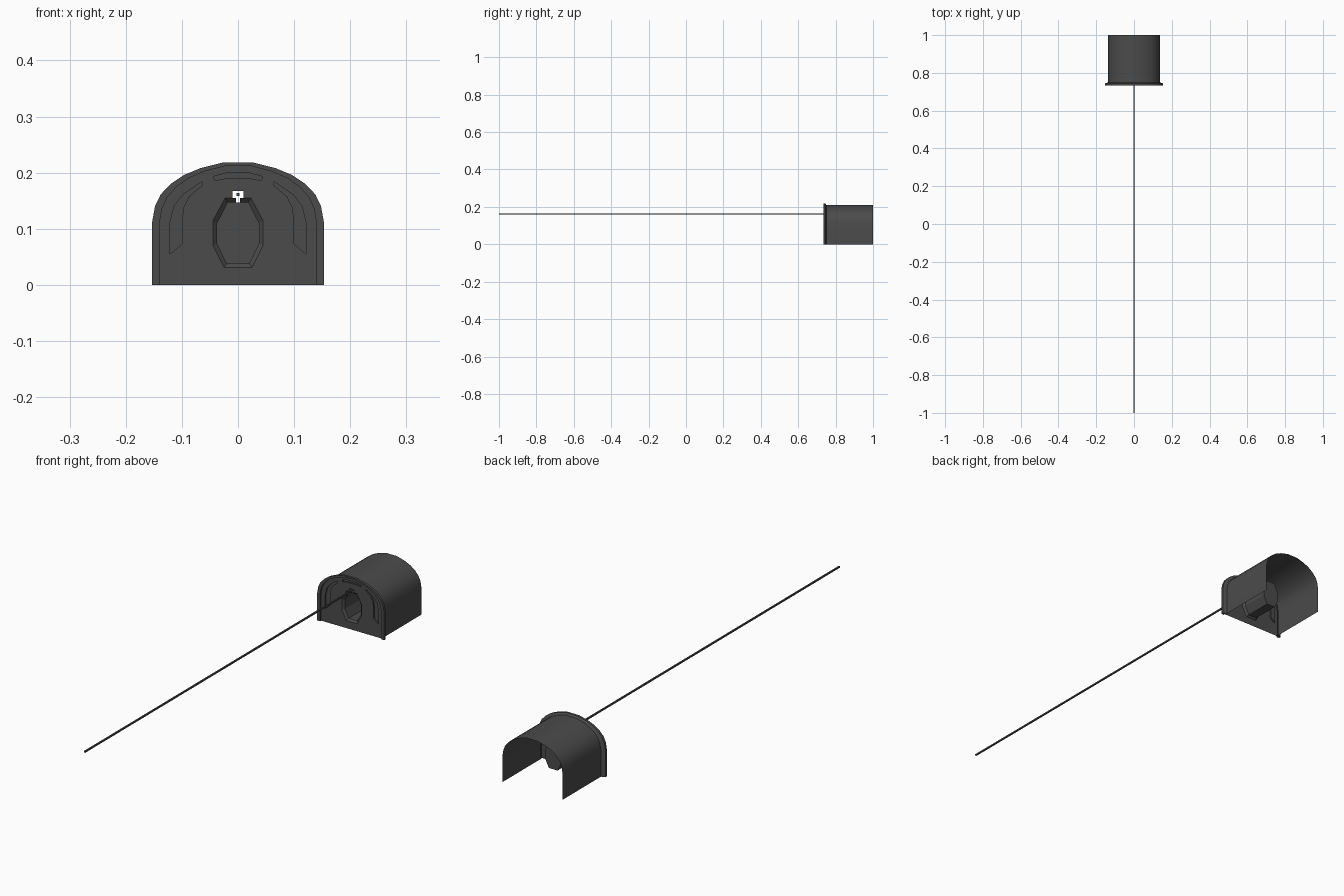
import bpy, bmesh
from math import radians
from mathutils import Vector

if "Cube" in bpy.data.objects:
    bpy.data.objects.remove(bpy.data.objects["Cube"])

mat = bpy.data.materials.new("dark_grey")
mat.diffuse_color = (0.07, 0.07, 0.07, 1)
mat.use_nodes = True
mat.node_tree.nodes["Principled BSDF"].inputs["Base Color"].default_value = mat.diffuse_color
FACE_Y = 0.741


def finish(bm, name, smooth=False):
    bmesh.ops.remove_doubles(bm, verts=bm.verts, dist=1e-5)
    bmesh.ops.recalc_face_normals(bm, faces=bm.faces)
    me = bpy.data.meshes.new(name)
    bm.to_mesh(me)
    bm.free()
    ob = bpy.data.objects.new(name, me)
    bpy.context.collection.objects.link(ob)
    me.materials.append(mat)
    if smooth:
        bpy.ops.object.select_all(action='DESELECT')
        ob.select_set(True)
        bpy.context.view_layer.objects.active = ob
        bpy.ops.object.shade_smooth_by_angle(angle=radians(35))
    return ob


def loop(bm, pts, y):
    return [bm.verts.new((x, y, z)) for x, z in pts]


def bridge(bm, a, b, closed=True):
    n = len(a)
    for i in range(n if closed else n - 1):
        j = (i + 1) % n
        bm.faces.new((a[i], a[j], b[j], b[i]))


def mirror(half):
    # half runs along the right side; the copy comes back along the left
    return half + [(-x, z) for x, z in reversed(half)]


def scaled(pts, sx, sz):
    return [(x * sx, z * sz) for x, z in pts]


# Arch cross-section and its derived rings
arch = mirror([(.153, 0), (.153, .112), (.148, .140), (.138, .161), (.120, .180),
               (.096, .196), (.067, .208), (.027, .218)])
rim_in = scaled(arch, .915, .97)
shell = scaled(arch, .895, .968)

# Vaulted shell with open back
bm = bmesh.new()
bridge(bm, loop(bm, shell, 1.0), loop(bm, shell, .748), False)
finish(bm, "vault_shell", True)

# Flared front rim
bm = bmesh.new()
rings = [loop(bm, p, y) for p, y in ((shell, .75), (arch, .744), (arch, .734),
                                     (rim_in, .734), (rim_in, FACE_Y))]
for a, b in zip(rings, rings[1:]):
    bridge(bm, a, b, False)
for k in (0, -1):
    bm.faces.new([r[k] for r in rings])
finish(bm, "front_rim", True)

# Octagonal doorway outlines, open at the top where the rod slot passes
door_out = mirror([(.004, .155), (.023, .155), (.045, .114), (.045, .071), (.025, .031)])
door_in = mirror([(.004, .147), (.018, .147), (.037, .110), (.037, .073), (.020, .038)])
slot = [(-.010, .155), (-.010, .167), (.010, .167), (.010, .155)]

# Decorative pockets
side = [(.121, .055), (.121, .112), (.114, .140), (.098, .161), (.064, .184),
        (.064, .177), (.087, .158), (.097, .138), (.100, .112), (.100, .073)]
top = mirror([(.041, .186), (.044, .193), (.022, .199)]) + [(-.021, .190), (.021, .190)]
pockets = [side, [(-x, z) for x, z in side], top]

# Front plate with holes for the doorway and pockets
bm = bmesh.new()
edges = []
for pts in [rim_in, door_out[1:-1] + slot] + pockets:
    vs = loop(bm, pts, FACE_Y)
    edges += [bm.edges.new((vs[i - 1], vs[i])) for i in range(len(vs))]
bmesh.ops.triangle_fill(bm, edges=edges, use_beauty=True, use_dissolve=False,
                        normal=Vector((0, -1, 0)))
finish(bm, "front_plate")

# Recessed pocket walls and floors
for name, pts in zip(("right_groove", "left_groove", "top_groove"), pockets):
    bm = bmesh.new()
    floor = loop(bm, pts, FACE_Y + .006)
    bridge(bm, loop(bm, pts, FACE_Y), floor)
    bm.faces.new(floor)
    finish(bm, name)

# Bevelled door frame and closed octagonal chamber behind it
bm = bmesh.new()
bridge(bm, loop(bm, door_out, FACE_Y), loop(bm, door_in, FACE_Y + .008), False)
finish(bm, "door_frame")
bm = bmesh.new()
end = loop(bm, door_in, .865)
bridge(bm, loop(bm, door_in, FACE_Y + .008), end)
bm.faces.new(end)
finish(bm, "door_chamber")

# Long thin rod through the slot
bm = bmesh.new()
r = .003
sq = [(-r, .161 - r), (r, .161 - r), (r, .161 + r), (-r, .161 + r)]
a, b = loop(bm, sq, -1.0), loop(bm, sq, .78)
bridge(bm, a, b)
bm.faces.new(a)
bm.faces.new(b)
finish(bm, "rod")
